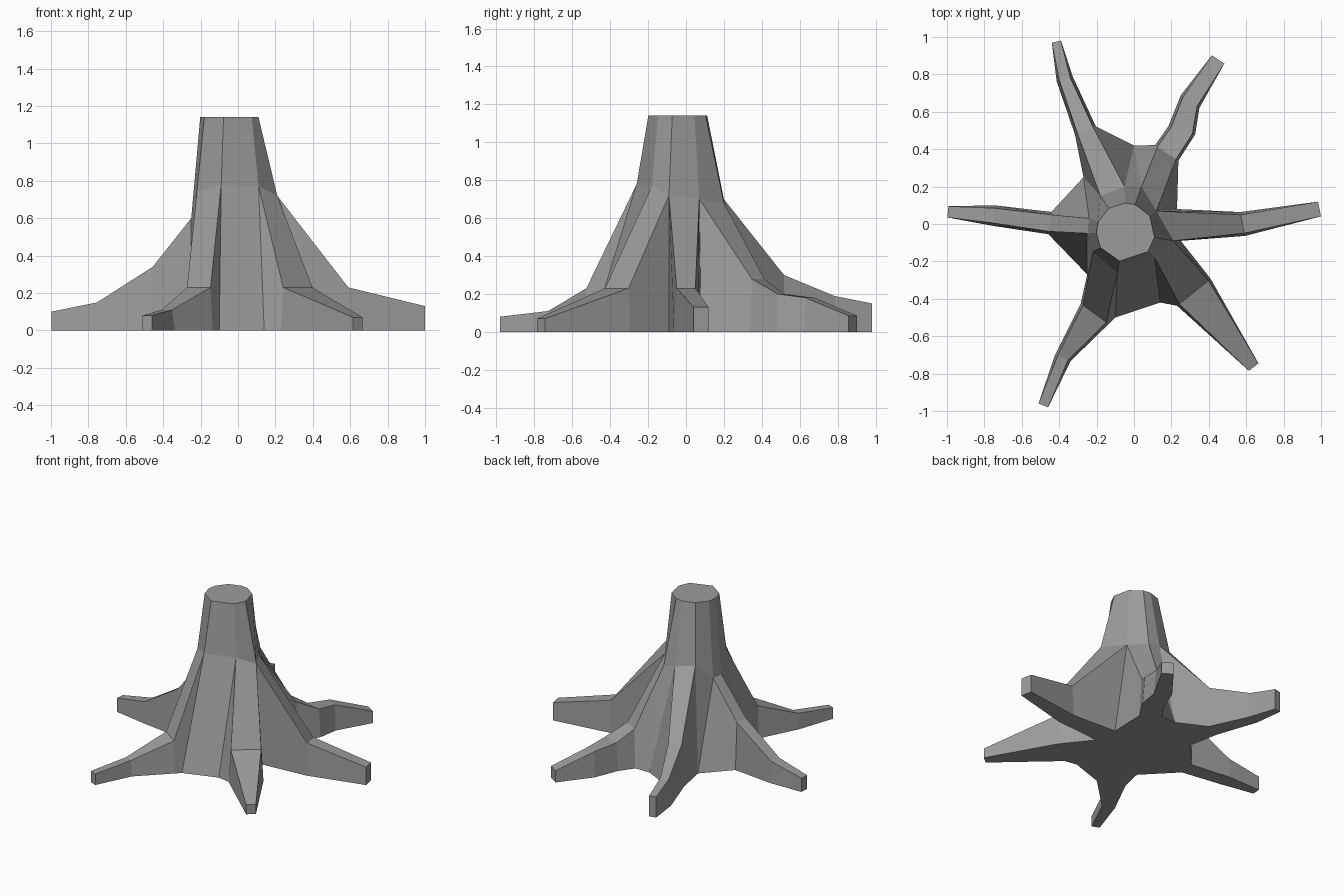
import bpy
import bmesh
from mathutils import Vector

cube = bpy.data.objects.get("Cube")
if cube:
    bpy.data.objects.remove(cube, do_unlink=True)

bark = bpy.data.materials.new("grey_bark")
bark.use_nodes = True
grey = (0.33, 0.33, 0.33, 1)
bark.diffuse_color = grey
bark.node_tree.nodes["Principled BSDF"].inputs["Base Color"].default_value = grey

# Shoulder ring where the trunk breaks into roots, counter-clockwise
shoulders = [Vector(p) for p in (
    (.21, -.09, .72), (.12, .07, .70), (.04, .20, .68), (-.05, .20, .70),
    (-.18, .15, .72), (-.24, .03, .60), (-.25, -.05, .60), (-.22, -.15, .74),
    (-.09, -.26, .78), (.11, -.18, .77))]
trunk_centre = Vector((-.045, -.045, 1.14))
trunk_radius = .157

# Each root: its two shoulder indices, ridge stations (x, y, z, width),
# and the ground points of the valley that follows it
roots = [
    (0, 1, [(.58, 0, .23, .10), (.992, .08, .13, .08)], [(.23, .08)]),
    (1, 2, [(.175, .38, .28, .12), (.255, .50, .20, .12),
            (.30, .655, .18, .09), (.45, .88, .085, .08)], [(0, .42)]),
    (3, 4, [(-.26, .50, .30, .09), (-.37, .775, .19, .06),
            (-.415, .975, .15, .05)], [(-.27, .25)]),
    (5, 6, [(-.45, .005, .34, .09), (-.75, .045, .15, .08),
            (-.995, .065, .10, .06)], [(-.25, -.27)]),
    (7, 8, [(-.21, -.48, .23, .155), (-.38, -.715, .11, .06),
            (-.485, -.97, .08, .055)], [(-.10, -.50), (.14, -.42)]),
    (9, 0, [(.32, -.365, .23, .20), (.64, -.765, .07, .065)], [(.25, -.09)]),
]

bm = bmesh.new()


def face(*points):
    return bm.faces.new([bm.verts.new(p) for p in points])


def ground(p):
    return Vector((p[0], p[1], 0))


def root_edges(stations):
    """Clockwise and counter-clockwise ridge edges, with their feet."""
    mids = [Vector(s[:3]) for s in stations]
    sides = ([], [])
    for i, (mid, station) in enumerate(zip(mids, stations)):
        j = min(i, len(mids) - 2)
        along = mids[j + 1] - mids[j]
        across = Vector((-along.y, along.x, 0)).normalized()
        half = station[3] / 2
        flare = 0.015 if i < len(mids) - 1 else 0
        for side, sign in zip(sides, (-1, 1)):
            side.append((mid + across * half * sign,
                         ground(mid + across * (half + flare) * sign)))
    return sides


# Trunk sides and the flat cut top
rim = []
for s in shoulders:
    out = Vector((s.x - trunk_centre.x, s.y - trunk_centre.y, 0)).normalized()
    rim.append(trunk_centre + out * trunk_radius)
for i in range(len(rim)):
    j = (i + 1) % len(rim)
    face(shoulders[i], shoulders[j], rim[j], rim[i])
face(*rim)

# Roots with their ridge, side walls, end cap and following valley
outline = []
for n, (a, b, stations, valley) in enumerate(roots):
    cw, ccw = root_edges(stations)
    before, after = ground(roots[n - 1][3][-1]), ground(valley[0])
    cw.insert(0, (shoulders[a], before))
    ccw.insert(0, (shoulders[b], after))
    for i in range(len(cw) - 1):
        (c0, cg0), (c1, cg1) = cw[i:i + 2]
        (d0, dg0), (d1, dg1) = ccw[i:i + 2]
        face(c0, c1, d1, d0)
        face(c0, cg0, cg1, c1)
        face(d0, d1, dg1, dg0)
    face(cw[-1][0], cw[-1][1], ccw[-1][1], ccw[-1][0])
    feet = [ground(p) for p in valley]
    next_shoulder = roots[(n + 1) % len(roots)][0]
    gap = [shoulders[b]] + feet
    if next_shoulder != b:
        gap.append(shoulders[next_shoulder])
    if len(gap) > 2:
        face(*gap)
    outline += [g for _, g in cw[1:]] + [g for _, g in ccw[:0:-1]] + feet

# Flat underside
face(*reversed(outline))

bmesh.ops.remove_doubles(bm, verts=bm.verts, dist=0.0005)
bmesh.ops.recalc_face_normals(bm, faces=bm.faces)
mesh = bpy.data.meshes.new("tree_stump")
bm.to_mesh(mesh)
bm.free()
mesh.materials.append(bark)
stump = bpy.data.objects.new("tree_stump", mesh)
bpy.context.collection.objects.link(stump)
